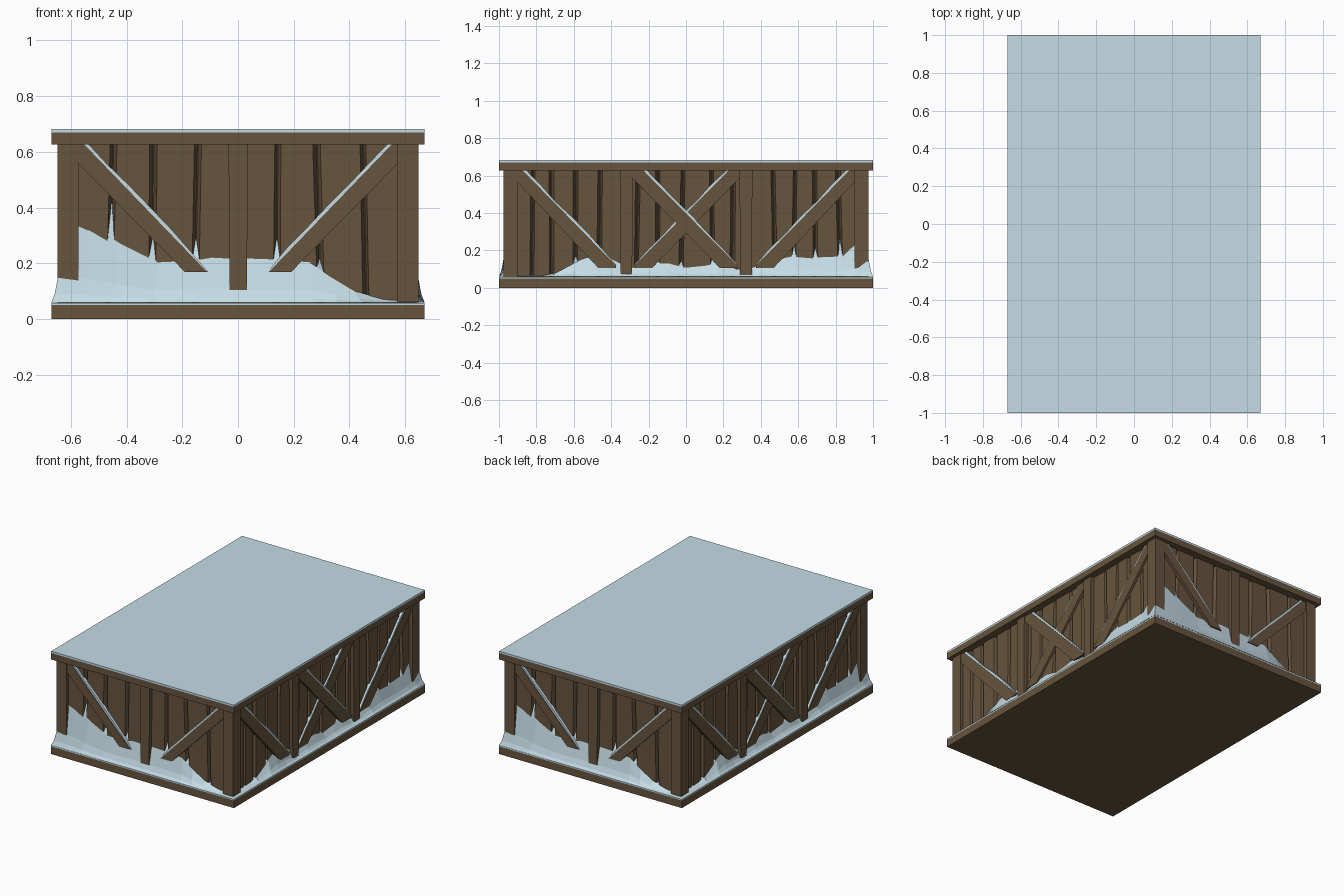
import bpy, bmesh, random
from mathutils import Vector

if "Cube" in bpy.data.objects:
    bpy.data.objects.remove(bpy.data.objects["Cube"])

random.seed(4)
HX, HY = 0.67, 1.0          # half sizes of the footprint


def material(name, rgb):
    m = bpy.data.materials.new(name)
    m.diffuse_color = (*rgb, 1)
    m.use_nodes = True
    m.node_tree.nodes["Principled BSDF"].inputs["Base Color"].default_value = m.diffuse_color
    return m


WOOD = material("weathered wood", (0.135, 0.089, 0.049))
SNOW = material("pale snow", (0.56, 0.72, 0.79))


def finish(name, bm, mat):
    bmesh.ops.recalc_face_normals(bm, faces=bm.faces)
    me = bpy.data.meshes.new(name)
    bm.to_mesh(me)
    bm.free()
    me.materials.append(mat)
    bpy.context.collection.objects.link(bpy.data.objects.new(name, me))


def box(bm, lo, hi):
    vs = bmesh.ops.create_cube(bm, size=1)["verts"]
    for v in vs:
        v.co = Vector([lo[i] + (v.co[i] + 0.5) * (hi[i] - lo[i]) for i in range(3)])


def wall_point(wall, sign, s, z, inset):
    """Wall coordinates (along, up, inward) to world; sign -1 is the half-turn copy."""
    x, y = (s, -HY + inset) if wall == "short" else (HX - inset, s)
    return Vector((sign * x, sign * y, z))


def loft(bm, wall, front, back, d0, d1):
    """Solid between an outer and an inner outline, on the wall and its opposite."""
    for sign in (1, -1):
        a = [bm.verts.new(wall_point(wall, sign, s, z, d0)) for s, z in front]
        b = [bm.verts.new(wall_point(wall, sign, s, z, d1)) for s, z in back]
        bm.faces.new(a)
        bm.faces.new(b[::-1])
        n = len(a)
        for i in range(n):
            j = (i + 1) % n
            bm.faces.new((a[i], b[i], b[j], a[j]))


def slab(name, z0, z1, mat, inset=0.0):
    bm = bmesh.new()
    box(bm, (-HX + inset, -HY + inset, z0), (HX - inset, HY - inset, z1))
    finish(name, bm, mat)


# Floor, roof and inner core
slab("base_slab", 0, 0.05, WOOD)
slab("base_snow", 0.05, 0.058, SNOW)
slab("wall_core", 0.05, 0.64, WOOD, 0.08)
slab("roof_slab", 0.627, 0.67, WOOD)
slab("roof_snow", 0.67, 0.682, SNOW)

# Vertical planks with uneven V-shaped grooves between them
grooves = {
    "short": [-0.60, -0.455, -0.305, -0.15, 0, 0.14, 0.29, 0.455, 0.60],
    "long": [-0.93, -0.82, -0.72, -0.59, -0.46, -0.32, -0.26, -0.15, -0.02, 0.14,
             0.25, 0.32, 0.47, 0.58, 0.69, 0.82, 0.93],
}
bm = bmesh.new()
for wall, gs in grooves.items():
    lean = [random.uniform(-0.009, 0.009) for _ in gs]
    for i in range(len(gs) - 1):
        l, r = gs[i], gs[i + 1]
        a, b = lean[i], lean[i + 1]
        back = [(l + a, 0.05), (r + b, 0.05), (r - b, 0.635), (l - a, 0.635)]
        c = [random.uniform(0.009, 0.015) for _ in range(4)]
        front = [(l + a + c[0], 0.05), (r + b - c[1], 0.05),
                 (r - b - c[2], 0.635), (l - a + c[3], 0.635)]
        loft(bm, wall, front, back, 0.045 + random.uniform(0, 0.004), 0.085)
finish("wall_planks", bm, WOOD)

# Corner and middle posts
bm = bmesh.new()
for sx in (-1, 1):
    for sy in (-1, 1):
        x = sorted((sx * 0.573, sx * 0.648))
        y = sorted((sy * 0.90, sy * 0.977))
        box(bm, (x[0], y[0], 0.05), (x[1], y[1], 0.635))
for wall, centre in (("short", 0), ("long", -0.32), ("long", 0.32)):
    o = [(centre - 0.03, 0.05), (centre + 0.032, 0.05),
         (centre + 0.035, 0.635), (centre - 0.034, 0.635)]
    loft(bm, wall, o, o, 0.023, 0.085)
finish("posts", bm, WOOD)

# Diagonal braces, each with a strip of snow lying on its upper edge
braces = {
    "short": [[(-0.58, 0.635), (-0.56, 0.635), (-0.11, 0.168), (-0.19, 0.168), (-0.58, 0.565)]],
    "long": [[(-0.91, 0.635), (-0.88, 0.635), (-0.375, 0.12), (-0.375, 0.107),
              (-0.47, 0.107), (-0.91, 0.575)],
             [(-0.30, 0.635), (-0.235, 0.635), (0.275, 0.12), (0.275, 0.107),
              (0.18, 0.107), (-0.30, 0.60)]],
}
wood, snow = bmesh.new(), bmesh.new()
for wall, shapes in braces.items():
    for shape in shapes:
        for m in (1, -1):
            d = 0.028 if m == 1 else 0.032
            o = [(m * s, z) for s, z in shape]
            loft(wood, wall, o, o, d, 0.055)
            (s0, z0), (s1, z1) = shape[1], shape[2]
            strip = [(s0, z0), (s1, z1)]
            for k in range(7):          # ragged snow edge
                t = 1 - k / 6
                w = random.uniform(0.010, 0.020) if t < 1 else 0.004
                strip.append((s0 + (s1 - s0) * t + w, z0 + (z1 - z0) * t))
            strip = [(m * s, z) for s, z in strip]
            loft(snow, wall, strip, strip, d + 0.003, 0.054)
finish("braces", wood, WOOD)
finish("brace_snow", snow, SNOW)

# Snow drift piled against the walls: height along each wall, concave profile
drift = {
    "short": [(-0.67, 0.37), (-0.57, 0.33), (-0.46, 0.27), (-0.31, 0.20), (-0.2, 0.205),
              (-0.1, 0.22), (0.0, 0.215), (0.15, 0.21), (0.28, 0.20), (0.36, 0.15),
              (0.45, 0.10), (0.57, 0.07)],
    "long": [(-1, 0.064), (-0.8, 0.066), (-0.73, 0.08), (-0.6, 0.145), (-0.52, 0.17),
             (-0.43, 0.16), (-0.32, 0.105), (-0.2, 0.13), (-0.1, 0.135), (0, 0.11),
             (0.1, 0.12), (0.18, 0.135), (0.28, 0.10), (0.37, 0.105), (0.48, 0.145),
             (0.6, 0.172), (0.75, 0.16), (0.87, 0.165), (0.94, 0.23)],
}
profile = [(0, 0), (0.012, 0.10), (0.025, 0.32), (0.047, 1.0), (0.09, 1.65)]
bm = bmesh.new()
rings = []
for inset, f in profile:
    ring = []
    for sign in (1, -1):
        for wall in ("short", "long"):
            half = HX if wall == "short" else HY
            for s, h in drift[wall]:
                z = 0.059 + f * (h - 0.059)
                ring.append(bm.verts.new(
                    wall_point(wall, sign, s * (half - inset) / half, z, inset)))
    rings.append(ring)
for a, b in zip(rings, rings[1:]):
    n = len(a)
    for i in range(n):
        j = (i + 1) % n
        bm.faces.new((a[i], a[j], b[j], b[i]))
finish("snow_drift", bm, SNOW)
